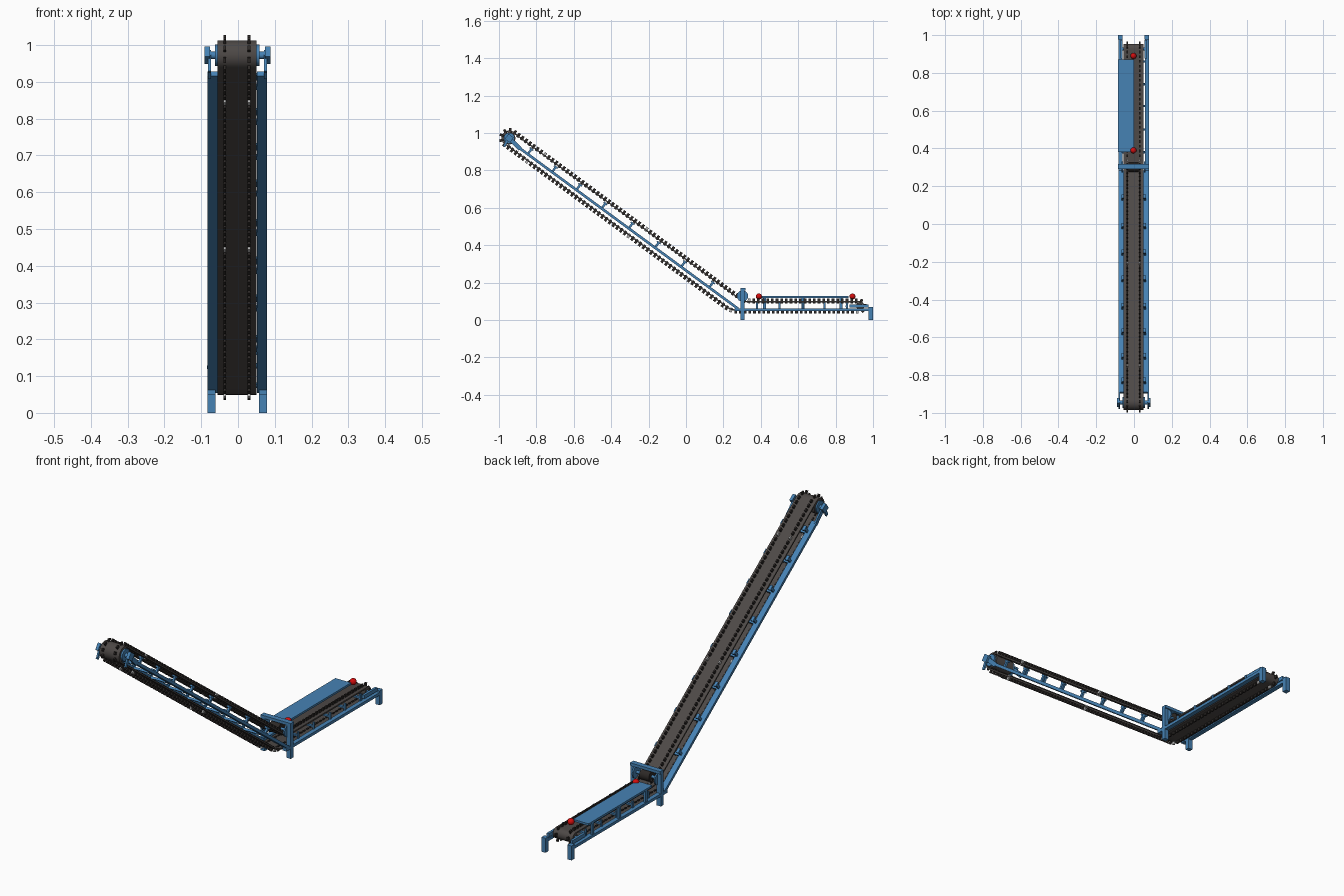
import bpy, bmesh, math
from mathutils import Matrix, Vector

if "Cube" in bpy.data.objects:
    bpy.data.objects.remove(bpy.data.objects["Cube"])


def material(name, rgb):
    m = bpy.data.materials.new(name)
    m.diffuse_color = (*rgb, 1)
    m.use_nodes = True
    m.node_tree.nodes["Principled BSDF"].inputs["Base Color"].default_value = m.diffuse_color
    return m


BLUE = material("steel blue", (0.061, 0.223, 0.456))
BELT = material("belt grey", (0.075, 0.066, 0.062))
DARK = material("tooth black", (0.026, 0.022, 0.020))
LIGHT = material("joint grey", (0.45, 0.45, 0.45))
RED = material("red", (0.65, 0.004, 0.004))
CX = -0.003                                  # belt centre line


def finish(name, bm, mats, smooth=False):
    bmesh.ops.recalc_face_normals(bm, faces=bm.faces)
    me = bpy.data.meshes.new(name)
    bm.to_mesh(me)
    bm.free()
    for m in mats:
        me.materials.append(m)
    ob = bpy.data.objects.new(name, me)
    bpy.context.collection.objects.link(ob)
    if smooth:
        bpy.context.view_layer.objects.active = ob
        ob.select_set(True)
        bpy.ops.object.shade_smooth_by_angle(angle=math.radians(35))
        ob.select_set(False)
    return ob


def add_box(bm, loc, size, rot=0.0, mat=0):
    """Box turned about x by rot."""
    M = Matrix.Translation(loc) @ Matrix.Rotation(rot, 4, 'X') @ Matrix.Diagonal((*size, 1))
    vs = bmesh.ops.create_cube(bm, size=1, matrix=M)["verts"]
    for f in {f for v in vs for f in v.link_faces}:
        f.material_index = mat


def add_cyl(bm, x0, x1, y, z, r, n=32):
    """Cylinder lying along x."""
    M = Matrix.Translation(((x0 + x1) / 2, y, z)) @ Matrix.Rotation(math.pi / 2, 4, 'Y')
    bmesh.ops.create_cone(bm, cap_ends=True, segments=n, radius1=r, radius2=r,
                          depth=x1 - x0, matrix=M)


def boxes(name, items, mat=BLUE):
    bm = bmesh.new()
    for it in items:
        add_box(bm, *it)
    return finish(name, bm, [mat])


def cyls(name, items, mat=BLUE):
    bm = bmesh.new()
    for it in items:
        add_cyl(bm, *it)
    return finish(name, bm, [mat], True)


# Layout of the conveyor in the y-z plane
HEAD, R1 = Vector((-0.945, 0.972)), 0.038
TAIL, R2 = Vector((0.927, 0.075)), 0.023
A = math.atan(0.735)
ALONG = Vector((math.cos(A), -math.sin(A)))  # down the incline
UP = Vector((math.sin(A), math.cos(A)))      # square to the incline


def on_line(offset, z):
    """Point at height z on a line parallel to the incline axis."""
    p = HEAD + UP * offset
    return p + ALONG * ((p.y - z) / math.sin(A))


def arc(c, r, a0, a1, n):
    return [c + Vector((math.cos(a0 + (a1 - a0) * i / n), math.sin(a0 + (a1 - a0) * i / n))) * r
            for i in range(n + 1)]


def bend(p, d0, d1, r=0.03, n=5):
    """Soft corner between two directions."""
    a, b = p - d0 * r, p + d1 * r
    return [a.lerp(p, t / n).lerp(p.lerp(b, t / n), t / n) for t in range(n + 1)]


Y = Vector((1, 0))
up_a = math.pi / 2 - A
path = arc(HEAD, R1, up_a + math.pi, up_a, 20)
path += bend(on_line(R1, TAIL.y + R2), ALONG, Y)
path += arc(TAIL, R2, math.pi / 2, -math.pi / 2, 14)
path += bend(on_line(-R1, TAIL.y - R2), -Y, -ALONG)
N = len(path)

# Continuous belt
bm = bmesh.new()
rings = []
for i, p in enumerate(path):
    t = (path[(i + 1) % N] - path[i - 1]).normalized()
    n = Vector((-t.y, t.x))
    rings.append([bm.verts.new((CX + x, *(p + n * h)))
                  for x, h in ((-.053, -.004), (.053, -.004), (.053, .003), (-.053, .003))])
for i in range(N):
    a, b = rings[i], rings[(i + 1) % N]
    for k in range(4):
        bm.faces.new((a[k], a[(k + 1) % 4], b[(k + 1) % 4], b[k]))
finish("conveyor_belt", bm, [BELT], True)

# Two rows of teeth spaced evenly around the belt
seg = [(path[(i + 1) % N] - path[i]).length for i in range(N)]
total = sum(seg)
count = round(total / 0.025)
bm = bmesh.new()
i, start = 0, 0.0
for k in range(count):
    s = total * k / count
    while s > start + seg[i]:
        start += seg[i]
        i += 1
    t = (path[(i + 1) % N] - path[i]).normalized()
    p = path[i] + t * (s - start) + Vector((-t.y, t.x)) * 0.004
    for x in (-0.033, 0.033):
        add_box(bm, (CX + x, p.x, p.y), (0.007, 0.014, 0.025),
                math.atan2(t.y, t.x), 1 if k % 27 == 13 else 0)
finish("belt_teeth", bm, [DARK, LIGHT])

# Drums inside the belt
cyls("head_drum", [(CX - .05, CX + .05, *HEAD, R1 - .005)], BELT)
cyls("tail_drum", [(CX - .05, CX + .05, *TAIL, R2 - .005)], BELT)

# Inclined frame: side rails, posts and cross rungs
rail_lo, rail_hi = on_line(-0.010, 0.06), on_line(-0.010, 0.922)
mid, length = (rail_lo + rail_hi) / 2, (rail_lo - rail_hi).length
boxes("incline_rails", [((s * .067 - .002, *mid), (.028, length, .014), -A) for s in (-1, 1)])
posts, rungs = [], []
for y in (-0.84, -0.71, -0.58, -0.445, -0.30, -0.16, -0.02, 0.13):
    base = HEAD + ALONG * ((y - HEAD.x) / math.cos(A))
    p, q = base + UP * 0.010, base + UP * 0.024
    posts += [((s * .060 - .002, *p), (.010, .012, .036), -A) for s in (-1, 1)]
    posts += [((s * .058 - .002, *q), (.014, .024, .008), -A) for s in (-1, 1)]
    rungs.append(((CX, *(base - UP * .010)), (.12, .016, .010), -A))
boxes("incline_posts", posts)
boxes("incline_rungs", rungs)

# Head shaft, bearings and arms
cyls("head_shaft", [(-.088, .088, *HEAD, .010)])
cyls("head_hubs", [(-.062, -.056, *HEAD, .029), (.050, .058, *HEAD, .029)])
arms = []
for s in (-1, 1):
    m = (HEAD + rail_hi) / 2
    d = rail_hi - HEAD
    arms.append(((s * .076 - .001, *m), (.008, d.length + .02, .022), math.atan2(d.y, d.x)))
    arms.append(((s * .082 - .001, *HEAD), (.015, .034, .034), -A))
    arms.append(((s * .076 - .001, -.963, .947), (.008, .014, .045), -0.45))
boxes("head_bearings", arms)

# Flat frame: rails, posts, rungs, end legs
boxes("flat_rails", [((s * .070 - .002, .625, .055), (.022, .73, .014)) for s in (-1, 1)])
boxes("end_legs", [((s * .070 - .002, .988, .035), (.023, .024, .07)) for s in (-1, 1)])
ys = (.38, .50, .625, .74, .86)
boxes("flat_posts", [((s * .060 - .002, y, .075), (.008, .010, .038)) for s in (-1, 1) for y in ys])
boxes("flat_rungs", [((CX, y, .075), (.12, .012, .008)) for y in ys])
boxes("tail_bearings", [((s * .064 - .002, .925, .075), (.012, .10, .018)) for s in (-1, 1)])
cyls("tail_shaft", [(-.070, .066, *TAIL, .008)])

# Portal at the bend with its hold-down wheels
boxes("portal_frame",
      [((s * .070 - .002, .302, .086), (.023, .020, .172)) for s in (-1, 1)]
      + [((-.002, .305, .165), (.163, .026, .014))])
cyls("hold_down_discs", [(-.066, -.059, .302, .128, .030), (.053, .060, .302, .128, .030)])
cyls("hold_down_roller", [(CX - .026, CX + .026, .302, .128, .026)], DARK)
cyls("hold_down_shaft", [(-.07, .066, .302, .128, .007)])

# Cover plate over the left half, held by side brackets
boxes("cover_plate", [((-.042, .625, .124), (.084, .49, .010))])
boxes("cover_brackets", [((-.076, y, .090), (.010, .016, .064)) for y in (.42, .625, .83)])

# Red marker balls
for name, y in (("front_marker_ball", .39), ("rear_marker_ball", .89)):
    bm = bmesh.new()
    bmesh.ops.create_uvsphere(bm, u_segments=24, v_segments=14, radius=.016,
                              matrix=Matrix.Translation((CX, y, .126)))
    finish(name, bm, [RED], True)
